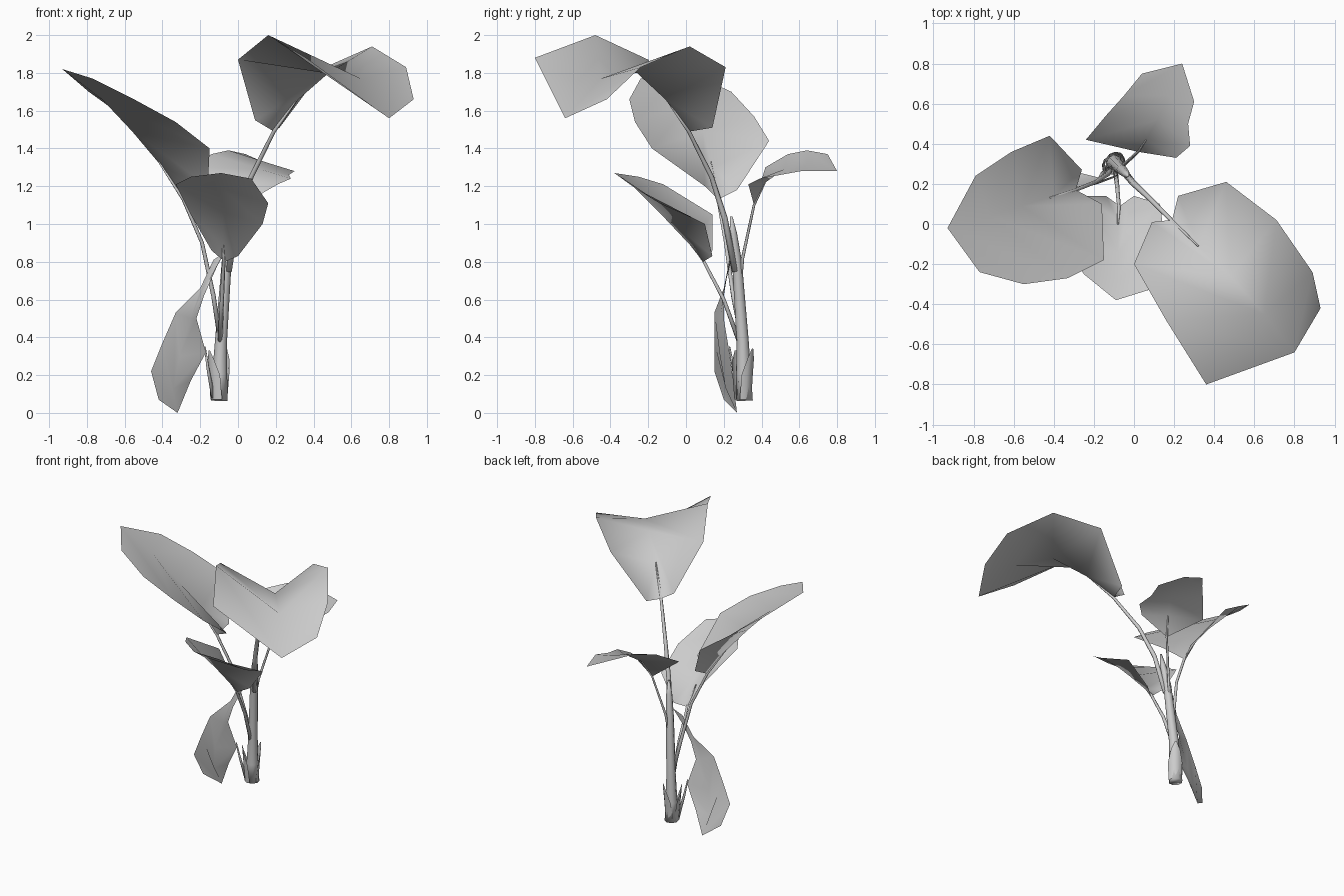
import bpy, bmesh, math
from mathutils import Vector


def finish(name, bm):
    for f in bm.faces:
        f.smooth = True
    me = bpy.data.meshes.new(name)
    bm.to_mesh(me)
    bm.free()
    ob = bpy.data.objects.new(name, me)
    bpy.context.collection.objects.link(ob)
    return ob


def leaf(name, rib, left, right):
    """Folded leaf: midrib from base to tip, with an outline on each side."""
    bm = bmesh.new()
    base, *chain = [bm.verts.new(p) for p in rib]
    for pts, flip in ((left, False), (right, True)):
        side = [bm.verts.new(p) for p in pts]
        faces = [[base, side[0], chain[0]]]
        for i in range(max(len(side), len(chain)) - 1):
            s = [side[min(j, len(side) - 1)] for j in (i, i + 1)]
            c = [chain[min(j, len(chain) - 1)] for j in (i + 1, i)]
            faces.append(list(dict.fromkeys(s + c)))
        for f in faces:
            bm.faces.new(f[::-1] if flip else f)
    return finish(name, bm)


def tube(name, path, radii, sides=6):
    """Tapered stalk along a path, one radius per point."""
    bm = bmesh.new()
    pts = [Vector(p) for p in path]
    rings = []
    for i, p in enumerate(pts):
        d = pts[min(i + 1, len(pts) - 1)] - pts[max(i - 1, 0)]
        q = d.to_track_quat('Z', 'Y')
        rings.append([bm.verts.new(p + q @ Vector((
            radii[i] * math.cos(math.tau * k / sides),
            radii[i] * math.sin(math.tau * k / sides), 0))) for k in range(sides)])
    for a, b in zip(rings, rings[1:]):
        for k in range(sides):
            n = (k + 1) % sides
            bm.faces.new((a[k], a[n], b[n], b[k]))
    bm.faces.new(rings[0][::-1])
    bm.faces.new(rings[-1])
    return finish(name, bm)


def sheath(name, angle, height):
    """Curved blade wrapping the foot of the stem, narrowing to a tip."""
    bm = bmesh.new()
    rows = []
    for t, spread, r in ((0, 75, .046), (.5, 60, .054), (.8, 30, .06), (1, 6, .064)):
        rows.append([bm.verts.new((
            -.10 + r * math.cos(math.radians(angle + spread * k)),
            .30 + r * math.sin(math.radians(angle + spread * k)),
            .07 + height * t)) for k in (-1, -.5, 0, .5, 1)])
    for a, b in zip(rows, rows[1:]):
        for k in range(4):
            bm.faces.new((a[k], a[k + 1], b[k + 1], b[k]))
    return finish(name, bm)


# Main stem and foot sheaths
tube("main_stem", [(-.10, .31, .065), (-.097, .305, .2), (-.09, .30, .38), (-.06, .27, .8),
                   (-.04, .25, .95), (-.03, .24, 1.04)],
     [.045, .04, .032, .026, .02, .006], 8)
sheath("back_sheath", 55, .27)
sheath("front_sheath", 215, .26)

# Leaf stalks
tube("right_stalk", [(-.05, .26, .75), (-.005, .205, 1.03), (.07, .135, 1.25),
                     (.19, .015, 1.49), (.32, -.11, 1.67)], [.018, .016, .013, .01, .004])
tube("left_stalk", [(-.10, .29, .42), (-.13, .25, .62), (-.19, .21, .9),
                    (-.29, .17, 1.13), (-.42, .13, 1.33)], [.013, .012, .01, .009, .004])
tube("front_stalk", [(-.095, .28, .38), (-.085, .2, .6), (-.075, .09, .81),
                     (-.08, 0, .93)], [.013, .011, .009, .004])
tube("back_stalk", [(-.08, .28, .6), (-.045, .3, .82), (.02, .36, 1.1),
                    (.06, .42, 1.22)], [.011, .009, .007, .003])
tube("small_stalk", [(-.13, .28, .08), (-.16, .25, .24), (-.175, .23, .35)],
     [.012, .008, .004])

# Large right leaf
leaf("right_leaf",
     [(.19, .02, 1.49), (.32, -.11, 1.66), (.48, -.26, 1.80), (.65, -.45, 1.77), (.80, -.64, 1.56)],
     [(.09, .01, 1.55), (0, -.20, 1.87), (.16, -.48, 2.0), (.36, -.80, 1.88)],
     [(.22, .14, 1.51), (.46, .21, 1.83), (.71, .02, 1.94), (.89, -.24, 1.83), (.93, -.42, 1.66)])
# Large left leaf
leaf("left_leaf",
     [(-.29, .17, 1.13), (-.40, .14, 1.30), (-.56, .09, 1.49), (-.72, .04, 1.66), (-.93, -.02, 1.82)],
     [(-.16, .10, 1.20), (-.15, -.18, 1.40), (-.33, -.27, 1.54), (-.55, -.30, 1.66), (-.77, -.24, 1.77)],
     [(-.26, .27, 1.18), (-.42, .44, 1.44), (-.61, .36, 1.57), (-.79, .24, 1.70)])
# Front leaf
leaf("front_leaf",
     [(-.07, .09, .80), (-.08, .02, .89), (-.08, -.14, 1.06), (-.085, -.27, 1.19), (-.09, -.38, 1.27)],
     [(0, .14, .83), (.13, .10, 1.0), (.16, -.14, 1.11), (.07, -.33, 1.24)],
     [(-.14, .14, .86), (-.25, .14, 1.05), (-.33, -.12, 1.21), (-.25, -.25, 1.25)])
# Back leaf
leaf("back_leaf",
     [(.02, .36, 1.10), (.06, .42, 1.22), (.12, .52, 1.29), (.17, .64, 1.32), (.24, .80, 1.28)],
     [(-.24, .42, 1.30), (-.14, .54, 1.37), (-.05, .64, 1.39), (.04, .75, 1.37)],
     [(.21, .33, 1.21), (.28, .39, 1.24), (.27, .50, 1.26), (.30, .61, 1.28)])
# Drooping leaf
leaf("drooping_leaf",
     [(-.07, .25, .85), (-.18, .20, .65), (-.25, .18, .50), (-.31, .18, .30), (-.34, .21, .13), (-.32, .27, 0)],
     [(-.13, .23, .81), (-.20, .20, .66), (-.33, .15, .53), (-.40, .15, .37), (-.46, .15, .22), (-.42, .20, .07)],
     [(-.10, .23, .80), (-.18, .20, .62), (-.22, .20, .50), (-.17, .23, .32), (-.25, .25, .17)])
